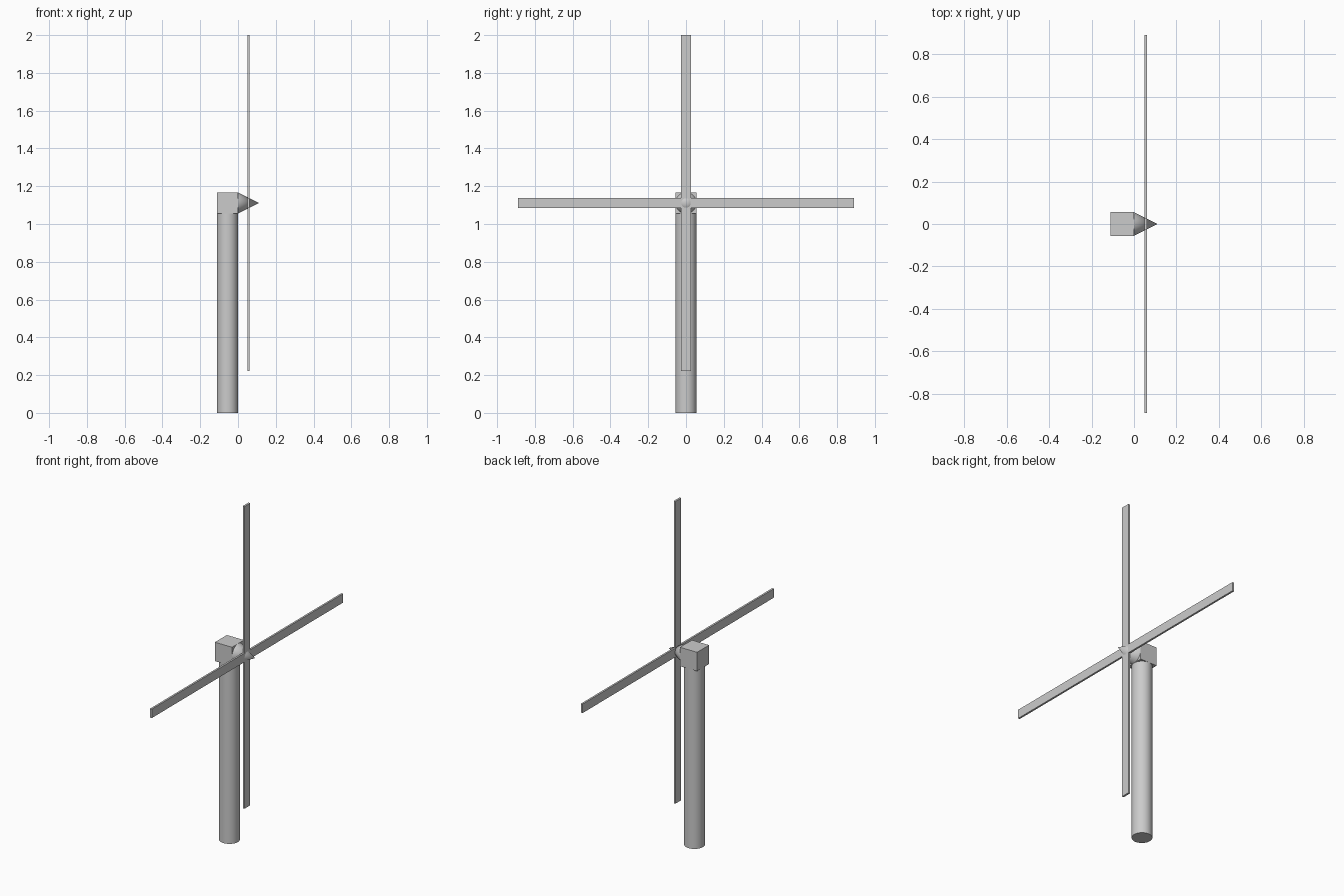
import bpy
from math import pi, radians

if "Cube" in bpy.data.objects:
    bpy.data.objects.remove(bpy.data.objects["Cube"])

U = 1 / 18          # design unit: tower radius
HUB_Z = 20 * U      # rotor axis height


def smooth(obj):
    bpy.ops.object.shade_smooth_by_angle(angle=radians(40))
    return obj


def box(name, loc, size):
    bpy.ops.mesh.primitive_cube_add(size=1, location=loc)
    obj = bpy.context.object
    obj.name = name
    obj.scale = size
    bpy.ops.object.transform_apply(location=False, rotation=False, scale=True)
    return obj


# round tower
bpy.ops.mesh.primitive_cylinder_add(vertices=32, radius=U, depth=19 * U,
                                    location=(-U, 0, 9.5 * U))
bpy.context.object.name = "tower"
smooth(bpy.context.object)

# cubic housing on top of the tower
box("housing", (-U, 0, HUB_Z), (2 * U, 2 * U, 2 * U))

# pointed nose cone along +x
bpy.ops.mesh.primitive_cone_add(vertices=32, radius1=U, radius2=0, depth=2 * U,
                                location=(U, 0, HUB_Z), rotation=(0, pi / 2, 0))
bpy.context.object.name = "nose_cone"
smooth(bpy.context.object)

# two crossed bars form the four blades
for name, angle in (("blades_vertical", 0), ("blades_horizontal", pi / 2)):
    bar = box(name, (U, 0, HUB_Z), (0.2 * U, 0.95 * U, 32 * U))
    bar.rotation_euler.x = angle
